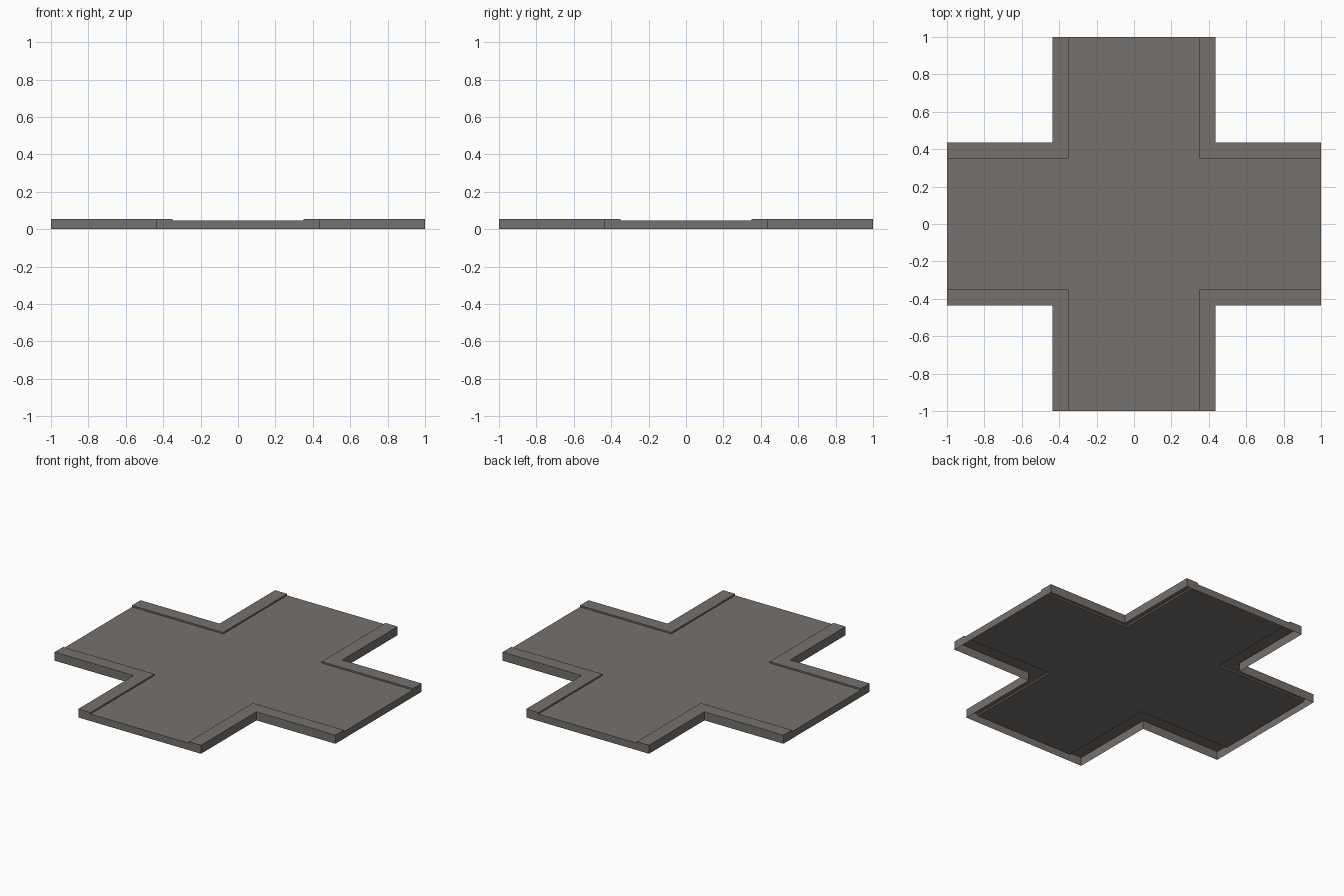
import bpy, bmesh, math

if "Cube" in bpy.data.objects:
    bpy.data.objects.remove(bpy.data.objects["Cube"])

ROAD, KERB = 0.045, 0.055      # heights of the road surface and raised kerb
LINES = [-1, -0.437, -0.35, 0.35, 0.437, 1]
N = len(LINES) - 1


def height(i, j):
    """Top height of a plan cell: road, kerb, or 0 outside the cross."""
    if not (0 <= i < N and 0 <= j < N):
        return 0
    if i == 2 or j == 2:
        return ROAD
    if i in (1, 3) or j in (1, 3):
        return KERB
    return 0


bm = bmesh.new()


def face(*pts):
    bm.faces.new([bm.verts.new(p) for p in pts])


for i in range(N):
    for j in range(N):
        h = height(i, j)
        if not h:
            continue
        x0, x1, y0, y1 = LINES[i], LINES[i + 1], LINES[j], LINES[j + 1]
        # Top surface
        face((x0, y0, h), (x1, y0, h), (x1, y1, h), (x0, y1, h))
        # Skirt walls and kerb steps; the underside stays open
        sides = [((0, -1), (x0, y0), (x1, y0)), ((1, 0), (x1, y0), (x1, y1)),
                 ((0, 1), (x1, y1), (x0, y1)), ((-1, 0), (x0, y1), (x0, y0))]
        for (di, dj), a, b in sides:
            low = height(i + di, j + dj)
            for z0, z1 in ((0, ROAD), (ROAD, KERB)):
                if low <= z0 and z1 <= h:
                    face((*a, z0), (*b, z0), (*b, z1), (*a, z1))

# Join the cells and merge coplanar faces
bmesh.ops.remove_doubles(bm, verts=bm.verts[:], dist=1e-4)
bmesh.ops.dissolve_limit(bm, angle_limit=math.radians(1),
                         verts=bm.verts[:], edges=bm.edges[:])

mesh = bpy.data.meshes.new("road_crossing")
bm.to_mesh(mesh)
bm.free()
asphalt = bpy.data.materials.new("warm grey asphalt")
asphalt.diffuse_color = (0.178, 0.165, 0.153, 1)
asphalt.use_nodes = True
asphalt.node_tree.nodes["Principled BSDF"].inputs["Base Color"].default_value = asphalt.diffuse_color
mesh.materials.append(asphalt)
bpy.context.collection.objects.link(bpy.data.objects.new("road_crossing", mesh))
